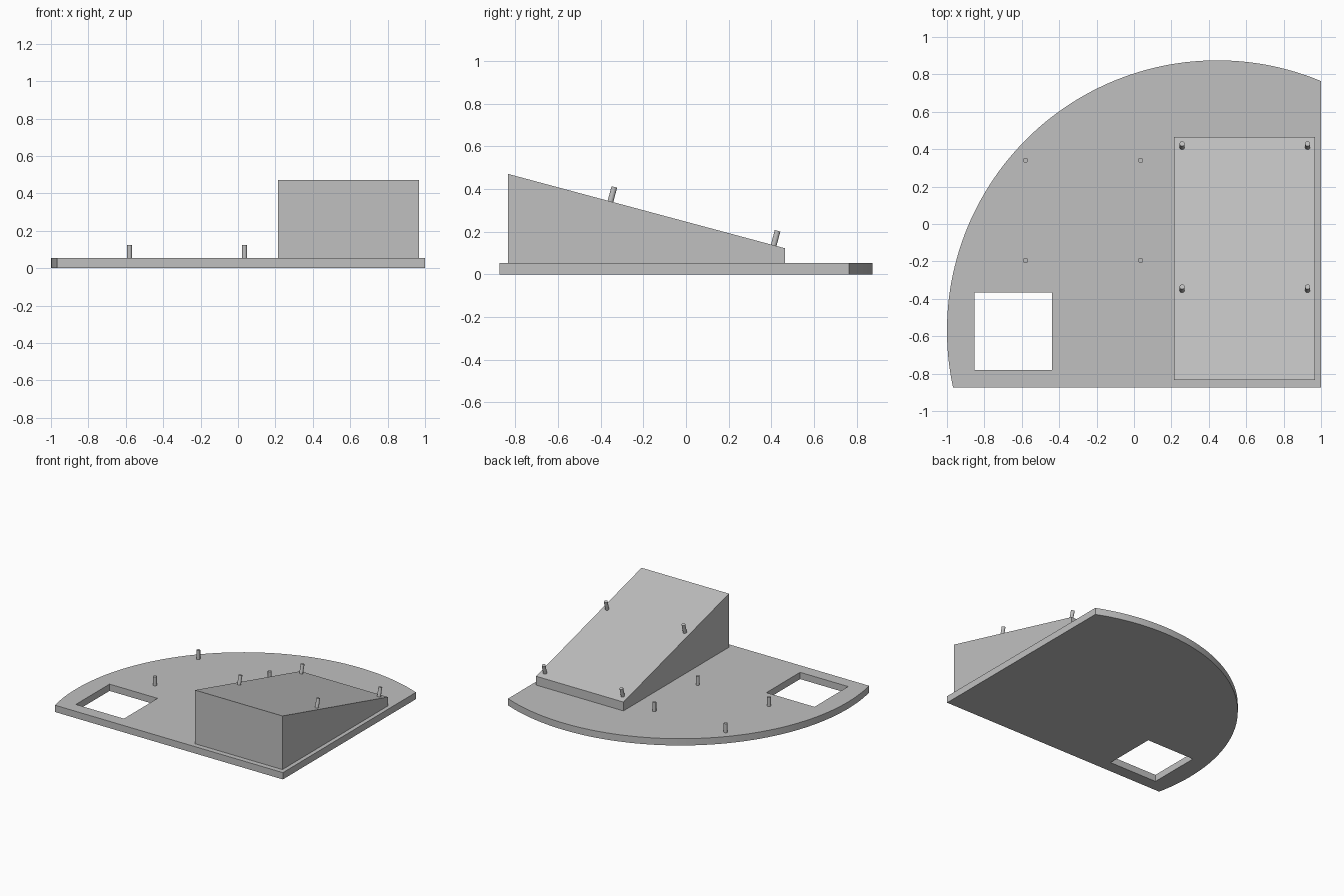
import bpy
import bmesh
from math import atan2, cos, sin, radians, sqrt
from mathutils import Matrix, Vector

cube = bpy.data.objects.get("Cube")
if cube:
    bpy.data.objects.remove(cube, do_unlink=True)

PLATE_TOP = 0.053
SLOPE = radians(15)
PIN_RADIUS, PIN_HEIGHT = 0.0135, 0.07

# Single grey plastic
grey = bpy.data.materials.new("light_grey")
grey.use_nodes = True
colour = (0.53, 0.53, 0.53, 1)
grey.diffuse_color = colour
grey.node_tree.nodes["Principled BSDF"].inputs["Base Color"].default_value = colour


def add_object(name, bm):
    bmesh.ops.recalc_face_normals(bm, faces=bm.faces)
    mesh = bpy.data.meshes.new(name)
    bm.to_mesh(mesh)
    bm.free()
    mesh.materials.append(grey)
    obj = bpy.data.objects.new(name, mesh)
    bpy.context.collection.objects.link(obj)
    return obj


def prism(name, outline, offset):
    """Extrude a closed outline of 3D points by an offset."""
    bm = bmesh.new()
    base = bm.faces.new([bm.verts.new(p) for p in outline])
    top = bm.faces.new([bm.verts.new(Vector(p) + Vector(offset)) for p in outline])
    for a, b in zip(base.edges[:], top.edges[:]):
        bm.faces.new((a.verts[0], a.verts[1], b.verts[1], b.verts[0]))
    return add_object(name, bm)


def pin(name, base, tilt=0.0):
    """Small round peg standing on base, leaning towards the back."""
    bm = bmesh.new()
    matrix = (Matrix.Translation(base) @ Matrix.Rotation(-tilt, 4, "X")
              @ Matrix.Translation((0, 0, PIN_HEIGHT / 2)))
    bmesh.ops.create_cone(bm, cap_ends=True, segments=24, radius1=PIN_RADIUS,
                          radius2=PIN_RADIUS, depth=PIN_HEIGHT, matrix=matrix)
    return add_object(name, bm)


def smooth(obj):
    bpy.ops.object.select_all(action="DESELECT")
    obj.select_set(True)
    bpy.context.view_layer.objects.active = obj
    bpy.ops.object.shade_smooth_by_angle(angle=radians(30))


# Base plate: a circular arc closed by a straight front and left side
cx, cy, radius = 0.445, -0.57, 1.445
front, side = -0.875, 1.0
start = atan2(sqrt(radius**2 - (side - cx)**2), side - cx)
end = atan2(front - cy, -sqrt(radius**2 - (front - cy)**2)) + radians(360)
steps = 72
outline = [(side, front, 0)]
for i in range(steps + 1):
    a = start + (end - start) * i / steps
    outline.append((cx + radius * cos(a), cy + radius * sin(a), 0))
plate = prism("base_plate", outline, (0, 0, PLATE_TOP))

# Square opening through the plate
x0, x1, y0, y1 = -0.853, -0.438, -0.78, -0.365
cutter = prism("opening_cutter",
               [(x0, y0, -0.1), (x1, y0, -0.1), (x1, y1, -0.1), (x0, y1, -0.1)],
               (0, 0, 0.3))
cutter.hide_render = True
cut = plate.modifiers.new("opening", "BOOLEAN")
cut.operation = "DIFFERENCE"
cut.solver = "EXACT"
cut.object = cutter
bpy.context.view_layer.objects.active = plate
bpy.ops.object.modifier_apply(modifier=cut.name)
bpy.data.objects.remove(cutter, do_unlink=True)
smooth(plate)

# Sloped wedge block
wx0, wx1, wy0, wy1, high, low = 0.214, 0.968, -0.835, 0.465, 0.471, 0.122
prism("wedge_block",
      [(wx0, wy0, PLATE_TOP), (wx0, wy1, PLATE_TOP), (wx0, wy1, low), (wx0, wy0, high)],
      (wx1 - wx0, 0, 0))

# Upright pins on the plate
for x, x_name in ((-0.58, "right"), (0.035, "left")):
    for y, y_name in ((-0.195, "front"), (0.34, "back")):
        smooth(pin(f"plate_pin_{y_name}_{x_name}", (x, y, PLATE_TOP)))

# Leaning pins square to the wedge slope
for x, x_name in ((0.257, "right"), (0.928, "left")):
    for y, y_name in ((-0.354, "front"), (0.411, "back")):
        z = high + (low - high) * (y - wy0) / (wy1 - wy0)
        smooth(pin(f"wedge_pin_{y_name}_{x_name}", (x, y, z), SLOPE))
